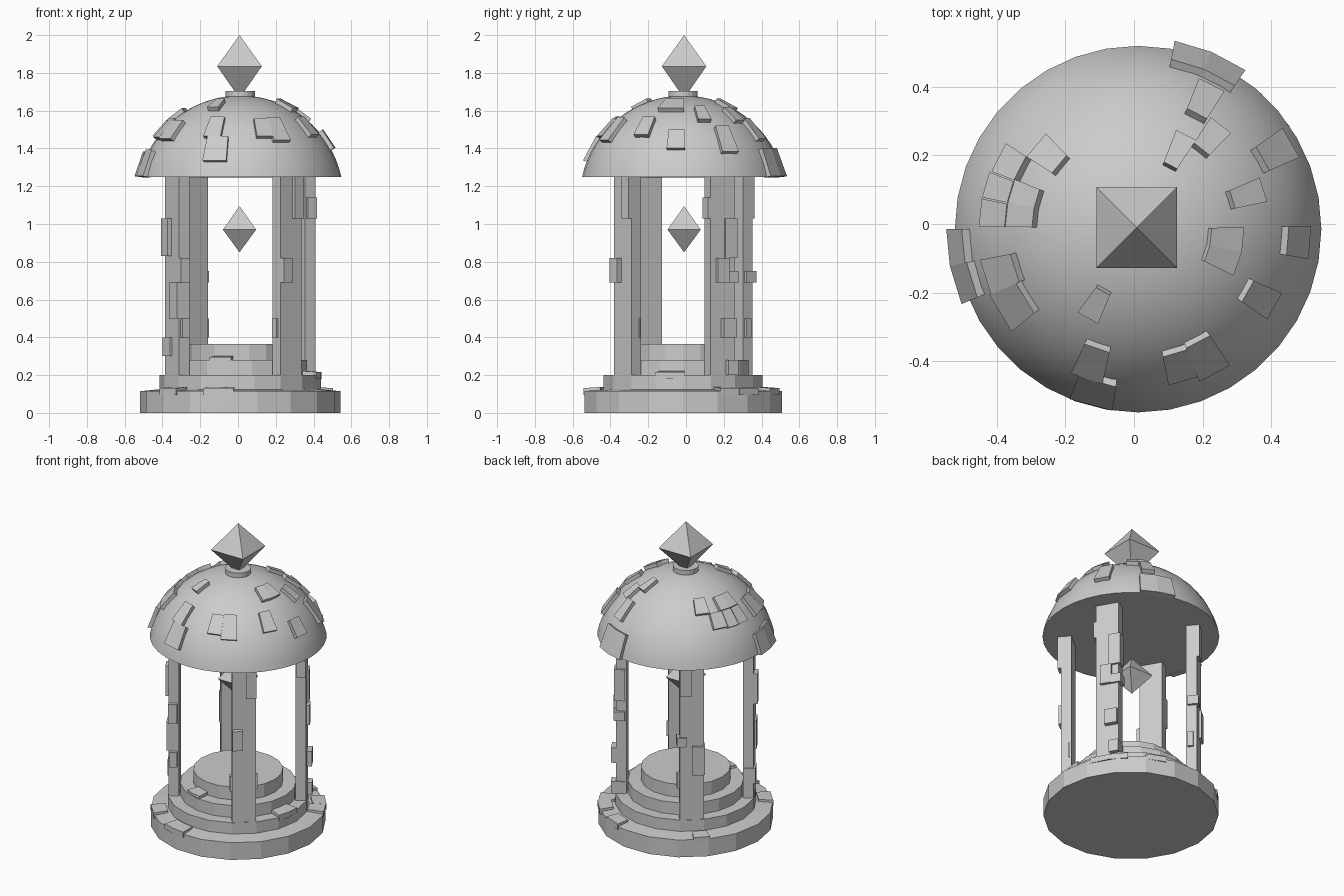
import bpy, bmesh, math
from math import radians, sin, cos, sqrt
from mathutils import Matrix, Vector

if "Cube" in bpy.data.objects:
    bpy.data.objects.remove(bpy.data.objects["Cube"])

CX, CY = 0.012, -0.015
SIDES = 18
DOME_R, DOME_Z = 0.548, 1.132   # dome is a cap of this sphere


def finish(name, bm, smooth=False):
    bmesh.ops.recalc_face_normals(bm, faces=bm.faces)
    me = bpy.data.meshes.new(name)
    bm.to_mesh(me)
    bm.free()
    ob = bpy.data.objects.new(name, me)
    bpy.context.collection.objects.link(ob)
    ob.location = (CX, CY, 0)
    if smooth:
        bpy.context.view_layer.objects.active = ob
        ob.select_set(True)
        bpy.ops.object.shade_smooth_by_angle(angle=radians(30))
        ob.select_set(False)
    return ob


def lathe(name, profile, n, smooth=False):
    # closed revolve; radius 0 points become poles
    bm = bmesh.new()
    rings = []
    for r, z in profile:
        if r < 1e-5:
            rings.append([bm.verts.new((0, 0, z))] * n)
        else:
            rings.append([bm.verts.new((r * cos(2 * math.pi * i / n), r * sin(2 * math.pi * i / n), z))
                          for i in range(n)])
    for a, b in zip(rings, rings[1:]):
        for i in range(n):
            j = (i + 1) % n
            bm.faces.new(list(dict.fromkeys((a[i], a[j], b[j], b[i]))))
    return finish(name, bm, smooth)


def patch(bm, a0, a1, quad):
    # sweep a four point (radius, height) section through an angle range
    n = max(1, round((a1 - a0) / 11))
    rows = []
    for i in range(n + 1):
        a = radians(a0 + (a1 - a0) * i / n)
        rows.append([bm.verts.new((r * cos(a), r * sin(a), z)) for r, z in quad])
    for p, q in zip(rows, rows[1:]):
        for k in range(4):
            bm.faces.new((p[k], p[(k + 1) % 4], q[(k + 1) % 4], q[k]))
    bm.faces.new(rows[0])
    bm.faces.new(rows[-1][::-1])


def box(bm, ang, r0, r1, t0, t1, z0, z1):
    # box in a pillar frame: r outward, t sideways
    m = (Matrix.Rotation(radians(ang), 4, 'Z')
         @ Matrix.Translation(((r0 + r1) / 2, (t0 + t1) / 2, (z0 + z1) / 2))
         @ Matrix.Diagonal((r1 - r0, t1 - t0, z1 - z0, 1)))
    bmesh.ops.create_cube(bm, size=1, matrix=m)


# stepped round base
lathe("base_steps", [(0, 0), (.53, 0), (.53, .115), (.427, .125), (.427, .2), (.352, .2), (.352, .28),
                     (.272, .28), (.272, .365), (0, .365)], SIDES)

# loose raised paving stones on the steps
bm = bmesh.new()
for a0, a1, r0, r1, z in [(-112, -94, .44, .53, .115), (22, 34, .43, .53, .115), (34, 48, .45, .535, .115),
                          (60, 74, .45, .53, .115), (130, 141, .45, .53, .115), (216, 230, .44, .53, .115),
                          (-20, 1, .35, .43, .2), (-118, -98, .27, .345, .28)]:
    patch(bm, a0, a1, [(r0, z - .02), (r1, z - .02), (r1, z + .016), (r0, z + .022)])
finish("paving_stones", bm)

# four pillars with worn blocks: (t0, t1, r extra, z0, z1)
W, R0, R1 = 0.073, 0.353, 0.418
blocks = {
    -50: [(.01, .073, .02, 1.03, 1.25), (-.073, -.01, .03, .69, .82), (.0, .085, -.05, .4, .5),
          (-.085, -.03, -.02, .4, .5)],
    30: [(-.09, -.03, .0, 1.03, 1.14), (.01, .085, .012, .82, 1.03), (-.04, .03, .02, .69, .82),
         (.02, .09, .012, .69, .75), (-.01, .07, .03, .4, .5), (.02, .08, .03, .2, .28)],
    130: [(-.073, .0, .015, 1.03, 1.25), (-.09, -.03, .012, .69, .75), (-.088, -.01, -.02, .4, .5),
          (.0, .08, .015, .5, .69)],
    210: [(-.073, -.005, .025, .83, 1.03), (.03, .095, .0, .69, .82), (-.01, .073, .012, .5, .69),
          (.04, .095, -.01, .4, .5), (-.08, .0, .012, .3, .4)],
}
for i, (ang, items) in enumerate(blocks.items()):
    bm = bmesh.new()
    box(bm, ang, R0, R1, -W, W, .12, 1.26)
    finish(f"pillar_{i + 1}", bm)
    bm = bmesh.new()
    for t0, t1, e, z0, z1 in items:
        box(bm, ang, R0 + .01, R1 + e, t0, t1, z0, z1)
    finish(f"pillar_blocks_{i + 1}", bm)

# smooth dome, closed below
prof = [(0, 1.245), (.535, 1.25)]
e0 = math.asin((1.25 - DOME_Z) / DOME_R)
for i in range(1, 17):
    e = e0 + (math.pi / 2 - e0) * i / 16
    prof.append((DOME_R * cos(e) if i < 16 else 0, DOME_Z + DOME_R * sin(e)))
lathe("dome", prof, 36, True)

# raised roof tiles: angle range and outer radius range seen from above
tiles = [(56, 79, .505, .56), (58, 68, .38, .475), (46, 57, .30, .39), (57, 69, .21, .31),
         (24, 35, .42, .515), (12, 23, .29, .385), (-10, 1, .44, .505), (-26, 1, .215, .31),
         (-35, -24, .37, .46), (-79, -68, .38, .465), (-68, -56, .375, .48), (245, 257, .37, .465),
         (248, 262, .465, .535), (234, 247, .21, .3), (191, 204, .38, .47), (204, 219, .39, .475),
         (180, 191, .515, .56), (191, 203, .51, .56), (169, 179, .39, .465), (158, 179, .31, .388),
         (159, 168.5, .39, .465), (147, 158.5, .39, .46), (134, 147, .30, .388)]
bm = bmesh.new()
hi, lo = DOME_R + .025, DOME_R - .02
for a0, a1, r0, r1 in tiles:
    sec = []
    for s, r in ((lo, r0), (lo, r1), (hi, r1), (hi, r0)):
        e = math.acos(r / hi)
        sec.append((s * cos(e), max(1.247, DOME_Z + s * sin(e))))
    patch(bm, a0, a1, sec)
finish("roof_tiles", bm)

# neck ring under the finial
lathe("finial_neck", [(0, 1.65), (.078, 1.65), (.078, 1.705), (0, 1.705)], SIDES)


# four sided crystals
def crystal(name, half, z0, z1, z2):
    ob = lathe(name, [(0, z0), (half * sqrt(2), z1), (0, z2)], 4)
    ob.rotation_euler.z = radians(45)
    ob.location = (.008, -.01, 0)


crystal("finial_crystal", .118, 1.665, 1.835, 2.0)
crystal("hanging_crystal", .088, .85, .97, 1.095)
